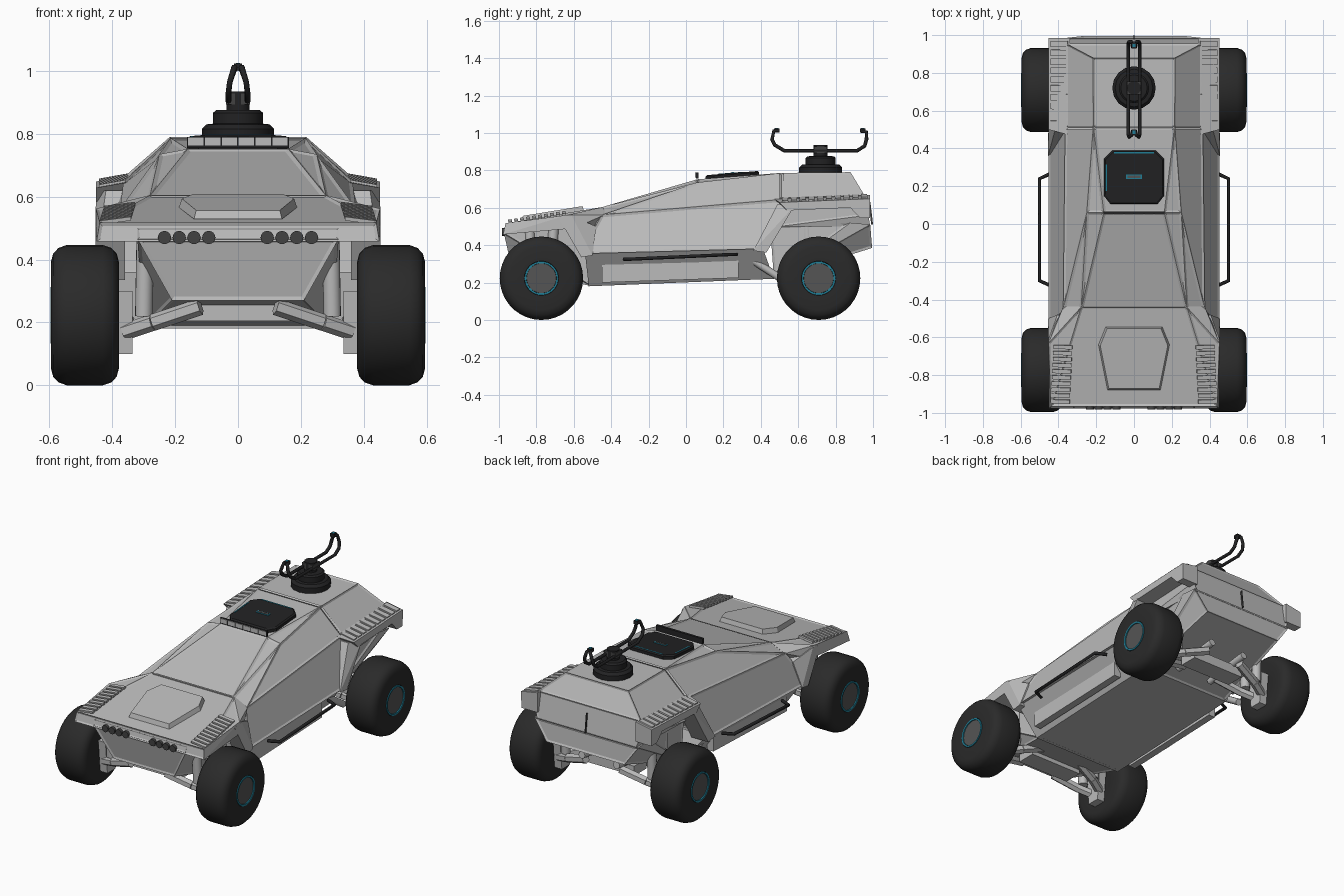
import bpy, bmesh, math
from mathutils import Matrix, Vector

cube = bpy.data.objects.get("Cube")
if cube:
    bpy.data.objects.remove(cube, do_unlink=True)


def material(name, colour):
    mat = bpy.data.materials.new(name)
    mat.use_nodes = True
    mat.diffuse_color = (*colour, 1)
    mat.node_tree.nodes["Principled BSDF"].inputs["Base Color"].default_value = (*colour, 1)
    return mat


BODY = material("light grey paint", (.5, .5, .5))
TYRE = material("tyre black", (.023, .023, .023))
BLACK = material("black metal", (.016, .016, .017))
HUB = material("hub grey", (.09, .09, .09))
LAMP = material("lamp grey", (.055, .055, .055))
BLUE = material("blue trim", (.015, .22, .32))
SIDES = (("left", 1), ("right", -1))


def finish(name, bm, mat, smooth=False):
    mesh = bpy.data.meshes.new(name)
    bmesh.ops.recalc_face_normals(bm, faces=bm.faces)
    bm.to_mesh(mesh)
    bm.free()
    mesh.materials.append(mat)
    ob = bpy.data.objects.new(name, mesh)
    bpy.context.collection.objects.link(ob)
    if smooth:
        bpy.ops.object.select_all(action='DESELECT')
        ob.select_set(True)
        bpy.context.view_layer.objects.active = ob
        bpy.ops.object.shade_smooth_by_angle(angle=.6)
    return ob


def hull(name, points, mat=BODY, mirror=True, inset=0, side=1):
    """Faceted convex part, with large faces optionally sunk as panels."""
    bm = bmesh.new()
    for x, y, z in points:
        bm.verts.new((x * side, y, z))
        if mirror:
            bm.verts.new((-x, y, z))
    bmesh.ops.convex_hull(bm, input=bm.verts)
    loose = [v for v in bm.verts if not v.link_faces]
    bmesh.ops.delete(bm, geom=loose, context='VERTS')
    bmesh.ops.dissolve_limit(bm, angle_limit=.12, verts=bm.verts, edges=bm.edges)
    bmesh.ops.recalc_face_normals(bm, faces=bm.faces)
    if inset:
        big = [f for f in bm.faces if f.calc_area() > .02]
        bmesh.ops.inset_individual(bm, faces=big, thickness=inset, depth=-.006, use_even_offset=True)
    return finish(name, bm, mat)


def slab(name, outline, inner, side):
    """Part from outer (x, y, z) points, extended inwards to x = inner."""
    points = outline + [(inner, y, z) for x, y, z in outline]
    return hull(name, points, mirror=False, side=side)


def boxes(name, items, tilt=0, mat=BODY, roll=0):
    bm = bmesh.new()
    turn = Matrix.Rotation(tilt, 4, 'X') @ Matrix.Rotation(roll, 4, 'Y')
    for centre, size in items:
        bmesh.ops.create_cube(bm, size=1, matrix=Matrix.Translation(centre) @ turn @ Matrix.Diagonal((*size, 1)))
    return finish(name, bm, mat)


def rods(name, pairs, radius, mat=BODY, sides=12):
    bm = bmesh.new()
    for a, b in pairs:
        a, b = Vector(a), Vector(b)
        turn = (b - a).to_track_quat('Z', 'Y').to_matrix().to_4x4()
        bmesh.ops.create_cone(bm, cap_ends=True, segments=sides, radius1=radius, radius2=radius,
                              depth=(b - a).length, matrix=Matrix.Translation((a + b) / 2) @ turn)
    return finish(name, bm, mat, True)


def lathe(name, profile, centre, mat, turn=Matrix(), sides=36):
    """Spin (radius, height) pairs about z, then turn and place."""
    bm = bmesh.new()
    rings = []
    for r, h in profile:
        rings.append([bm.verts.new((r * math.cos(math.tau * i / sides), r * math.sin(math.tau * i / sides), h))
                      for i in range(sides)])
    for low, high in zip(rings, rings[1:]):
        for i in range(sides):
            j = (i + 1) % sides
            bm.faces.new((low[i], low[j], high[j], high[i]))
    bmesh.ops.remove_doubles(bm, verts=bm.verts, dist=.0001)
    bm.transform(Matrix.Translation(centre) @ turn)
    return finish(name, bm, mat, True)


def tube(name, path, radius, mat):
    curve = bpy.data.curves.new(name, 'CURVE')
    curve.dimensions = '3D'
    curve.bevel_depth, curve.bevel_resolution = radius, 1
    curve.use_fill_caps = True
    spline = curve.splines.new('POLY')
    spline.points.add(len(path) - 1)
    for point, co in zip(spline.points, path):
        point.co = (*co, 1)
    curve.materials.append(mat)
    ob = bpy.data.objects.new(name, curve)
    bpy.context.collection.objects.link(ob)
    bpy.ops.object.select_all(action='DESELECT')
    ob.select_set(True)
    bpy.context.view_layer.objects.active = ob
    bpy.ops.object.convert(target='MESH')


# Cabin with windshield, quarter windows and doors that flare towards the sill
hull("cabin", [(.28, -.45, .603), (.16, .06, .752), (.25, .06, .735), (.215, .52, .787),
               (.375, -.45, .562), (.412, -.5, .472), (.382, .12, .606), (.365, .52, .645),
               (.452, -.52, .355), (.452, .39, .38)], inset=.012)
# Floor tub and sills
hull("floor_tub", [(.43, -.54, .36), (.43, .41, .385), (.38, -.52, .31), (.38, .42, .31),
                   (.31, -.52, .18), (.31, .47, .22)])
# Hood and nose
hull("hood", [(.28, -.95, .527), (.34, -.6, .58), (.28, -.44, .605), (.44, -.965, .517), (.452, -.63, .562),
              (.45, -.978, .457), (.452, -.6, .49), (.375, -.44, .56), (.3, -.45, .5)], inset=.01)
hood_z = lambda y: .527 + (y + .955) * .155
hull("hood_plate", [(x * g, -.71 + (y + .71) * g, hood_z(y) + h) for g, h in ((1, -.01), (.95, .018))
                    for x, y in ((.15, -.545), (.188, -.64), (.14, -.88))])
hull("nose_tub", [(.32, -.965, .5), (.32, -.974, .465), (.21, -.93, .27), (.2, -.85, .25),
                  (.3, -.5, .5), (.3, -.5, .18)], inset=.012)
# Rear body and tail
hull("rear_body", [(.215, .5, .786), (.217, .88, .79), (.36, .5, .652), (.36, .955, .665),
                   (.36, .975, .56), (.34, .985, .5), (.36, .5, .5)], inset=.01)
hull("tail", [(.36, .985, .51), (.27, .995, .385), (.25, .82, .34), (.3, .45, .5), (.3, .47, .22), (.36, .88, .52)],
     inset=.012)
boxes("tail_seam", [((0, .988, .57), (.006, .01, .12))], .12, LAMP)

for side, s in SIDES:
    # Arch frames, rear fender and sill plate
    slab(side + "_front_arch", [(.452, -.68, .545), (.452, -.61, .555), (.405, -.48, .5),
                                (.455, -.5, .345), (.455, -.56, .335)], .36, s)
    slab(side + "_rear_arch", [(.42, .49, .62), (.452, .58, .61), (.455, .43, .36), (.455, .36, .37)], .34, s)
    hull(side + "_rear_fender", [(.34, .47, .648), (.452, .5, .628), (.34, .985, .668), (.452, .985, .648),
                                 (.34, .54, .585), (.452, .54, .585), (.34, .985, .605), (.452, .985, .605)],
         mirror=False, side=s)
    slab(side + "_rear_fender_end", [(.452, .86, .62), (.452, .985, .62), (.45, .985, .545), (.45, .93, .545)], .34, s)
    slab(side + "_sill_plate", [(.385, -.45, .31), (.385, .28, .32), (.385, .28, .225), (.385, -.45, .2)], .34, s)
    # Louvre bars on the fenders
    boxes(side + "_front_louvres",
          [((s * (.39 - .0015 * i), -.94 + .032 * i, .525 + .005 * i), (.1, .02, .012)) for i in range(10)],
          .15, BODY, s * .13)
    boxes(side + "_rear_louvres",
          [((s * .396, .53 + .047 * i, .64 + .002 * i), (.092, .033, .014)) for i in range(10)],
          .042, BODY, s * .177)
    # Step rail
    tube(side + "_step_rail", [(s * .435, -.33, .325), (s * .5, -.3, .325), (s * .5, .24, .35),
                               (s * .435, .27, .35)], .01, BLACK)
    # Headlights
    rods(side + "_headlights", [((s * (.093 + .047 * i), -.95, .47), (s * (.093 + .047 * i), -.983, .47))
                                for i in range(4)], .021, LAMP, 16)
    # Trailing link and exhaust
    rods(side + "_trailing_link", [((s * .36, .34, .33), (s * .35, .54, .2))], .02)
    rods(side + "_exhaust", [((s * .12, .55, .25), (s * .12, .86, .29))], .022)

    for end, y, top in (("front", -.773, .5), ("rear", .709, .58)):
        tag = f"{side}_{end}_"
        # Wheel
        spin = Matrix.Rotation(s * math.pi / 2, 4, 'Y')
        centre = (0, y, .223)
        lathe(tag + "tyre", [(0, .4), (.09, .388), (.17, .379), (.196, .386), (.214, .403), (.223, .43), (.223, .545),
                             (.214, .571), (.196, .588), (.17, .595), (.092, .594), (.088, .582), (0, .582)],
              centre, TYRE, spin)
        lathe(tag + "hub", [(.081, .58), (.079, .591), (0, .591)], centre, HUB, spin)
        lathe(tag + "hub_ring", [(.09, .58), (.09, .597), (.08, .597), (.08, .58)], centre, BLUE, spin)
        # Upright, wishbones and shock absorbers
        slab(tag + "upright", [(.385, y + a, z) for a, z in ((-.06, .3), (.06, .3), (.04, .1), (-.04, .1))], .335, s)
        rods(tag + "wishbones", [((s * .36, y + .03 * k, .17), (s * .27, y + .07 * k, .2)) for k in (-1, 1)]
             + [((s * .27, y + .07 * k, .2), (s * .12, y + .11 * k, .25)) for k in (-1, 1)], .027, sides=6)
        rods(tag + "shocks", [((s * .3, y + .05 * k, .22), (s * .295, y + .065 * k, top)) for k in (-1, 1)], .028)

# Cross beams under the axles
boxes("axle_beams", [((0, y, .235), (.36, .12, .06)) for y in (-.773, .709)])

# Roof hatch with trim
roof_z = lambda y: .752 + (y - .06) * .076
hull("roof_hatch", [(x * g, .25 + (y - .25) * g, roof_z(y) + h) for g, h in ((1, -.01), (1, .012), (.95, .019))
                    for x, y in ((.16, .15), (.16, .345), (.115, .39), (.125, .105))], BLACK)
boxes("hatch_trim", [((-.147, .245, roof_z(.245) + .018), (.007, .14, .006)),
                     ((0, .378, roof_z(.378) + .018), (.21, .007, .006)),
                     ((0, .25, roof_z(.25) + .019), (.085, .024, .006))], .076, BLUE)
boxes("hatch_handle", [((0, .25, roof_z(.25) + .021), (.07, .015, .007))], .076, HUB)

# Light bar above the windshield
boxes("light_bar", [((0, .06, .772), (.325, .014, .034))], 0, BLACK)
boxes("light_bar_lenses", [((-.134 + .0535 * i, .052, .775), (.049, .006, .026)) for i in range(6)])

# Roof turret
lathe("turret", [(0, .77), (.115, .77), (.115, .815), (.1, .83), (.08, .832), (.08, .866), (.07, .875),
                 (.037, .876), (.037, .935), (0, .935)], (0, .72, 0), BLACK, sides=16)
boxes("turret_mount", [((0, .72, .91), (.075, .07, .035))], 0, LAMP)
for side, s in SIDES:
    tube(side + "_turret_arm", [(s * x, .715 + y, z) for x, y, z in (
        (.006, -.22, 1.01), (.012, -.245, 1.012), (.026, -.255, .965), (.03, -.24, .935), (.03, -.19, .905),
        (.03, .2, .905), (.03, .24, .93), (.026, .25, .965), (.012, .25, 1.005), (.006, .22, 1.01))], .01, BLACK)
boxes("arm_tips", [((0, y, 1.012), (.026, .03, .022)) for y in (.485, .945)], 0, BLACK)
boxes("arm_tip_trim", [((0, y, 1.022), (.014, .018, .006)) for y in (.485, .945)], 0, BLUE)
